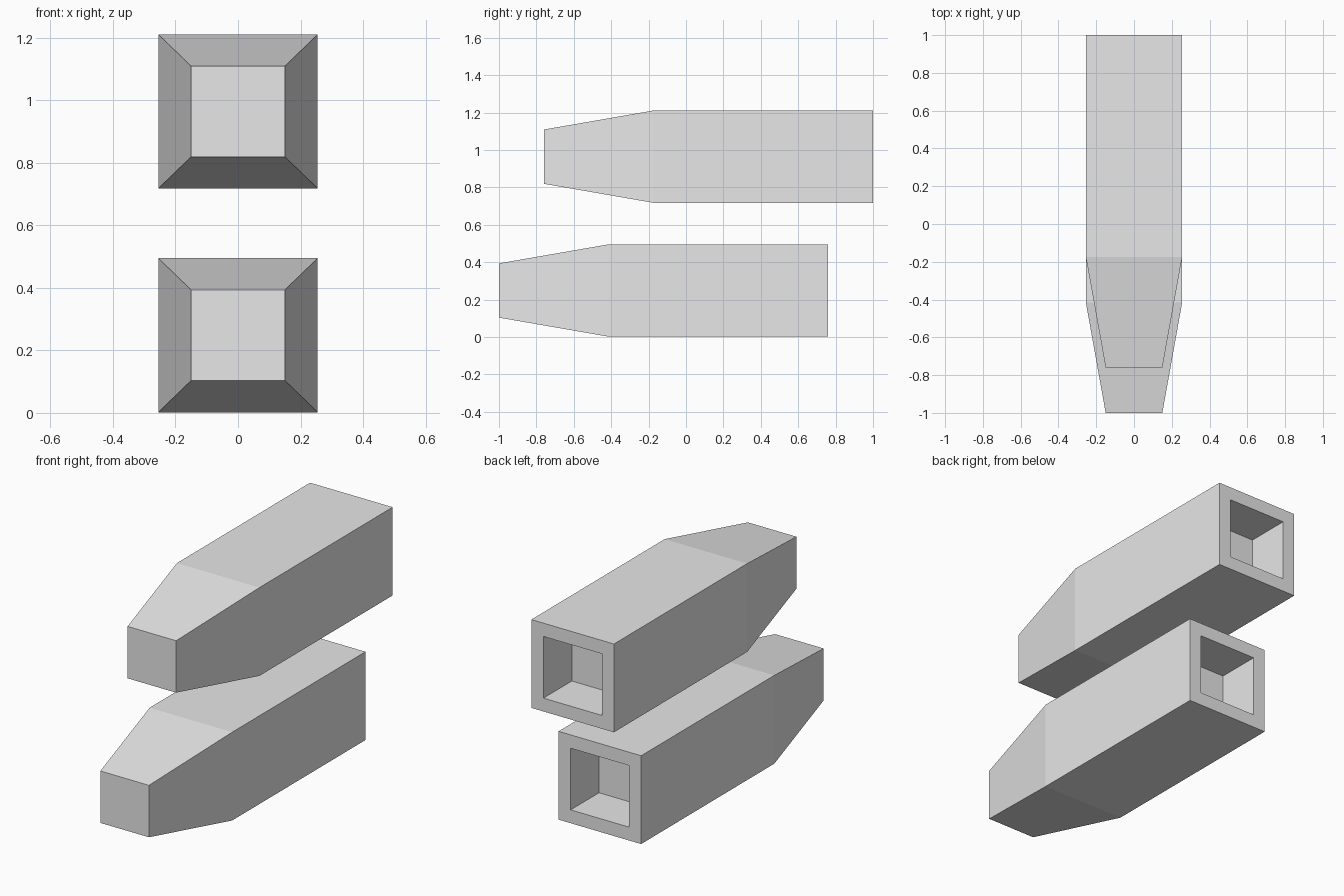
import bpy
import bmesh

default = bpy.data.objects.get("Cube")
if default:
    bpy.data.objects.remove(default, do_unlink=True)

# Single plain material
grey = bpy.data.materials.new("light_grey")
grey.use_nodes = True
colour = (0.8, 0.8, 0.8, 1.0)
grey.diffuse_color = colour
grey.node_tree.nodes["Principled BSDF"].inputs["Base Color"].default_value = colour

# Cross-sections from nose to socket floor: (distance from nose, half width, half height)
SECTIONS = [
    (0.0, 0.15, 0.145),      # nose face
    (0.585, 0.255, 0.2465),  # shoulder
    (1.76, 0.255, 0.2465),   # rear edge
    (1.76, 0.18, 0.172),     # socket rim
    (1.51, 0.18, 0.172),     # socket floor
]


def tapered_block(name, nose_y, centre_z):
    """Square bar with a tapered nose and a square socket in its rear end."""
    bm = bmesh.new()
    rings = []
    for dist, w, h in SECTIONS:
        corners = [(-w, -h), (w, -h), (w, h), (-w, h)]
        rings.append([bm.verts.new((x, nose_y + dist, centre_z + z)) for x, z in corners])
    for a, b in zip(rings, rings[1:]):
        for i in range(4):
            j = (i + 1) % 4
            bm.faces.new((a[i], a[j], b[j], b[i]))
    bm.faces.new(rings[0])
    bm.faces.new(rings[-1])
    bmesh.ops.recalc_face_normals(bm, faces=bm.faces)
    mesh = bpy.data.meshes.new(name)
    bm.to_mesh(mesh)
    bm.free()
    mesh.materials.append(grey)
    obj = bpy.data.objects.new(name, mesh)
    bpy.context.collection.objects.link(obj)
    return obj


# Two identical blocks, the upper one set further back
tapered_block("lower_block", -1.0, 0.2485)
tapered_block("upper_block", -0.76, 0.964)
